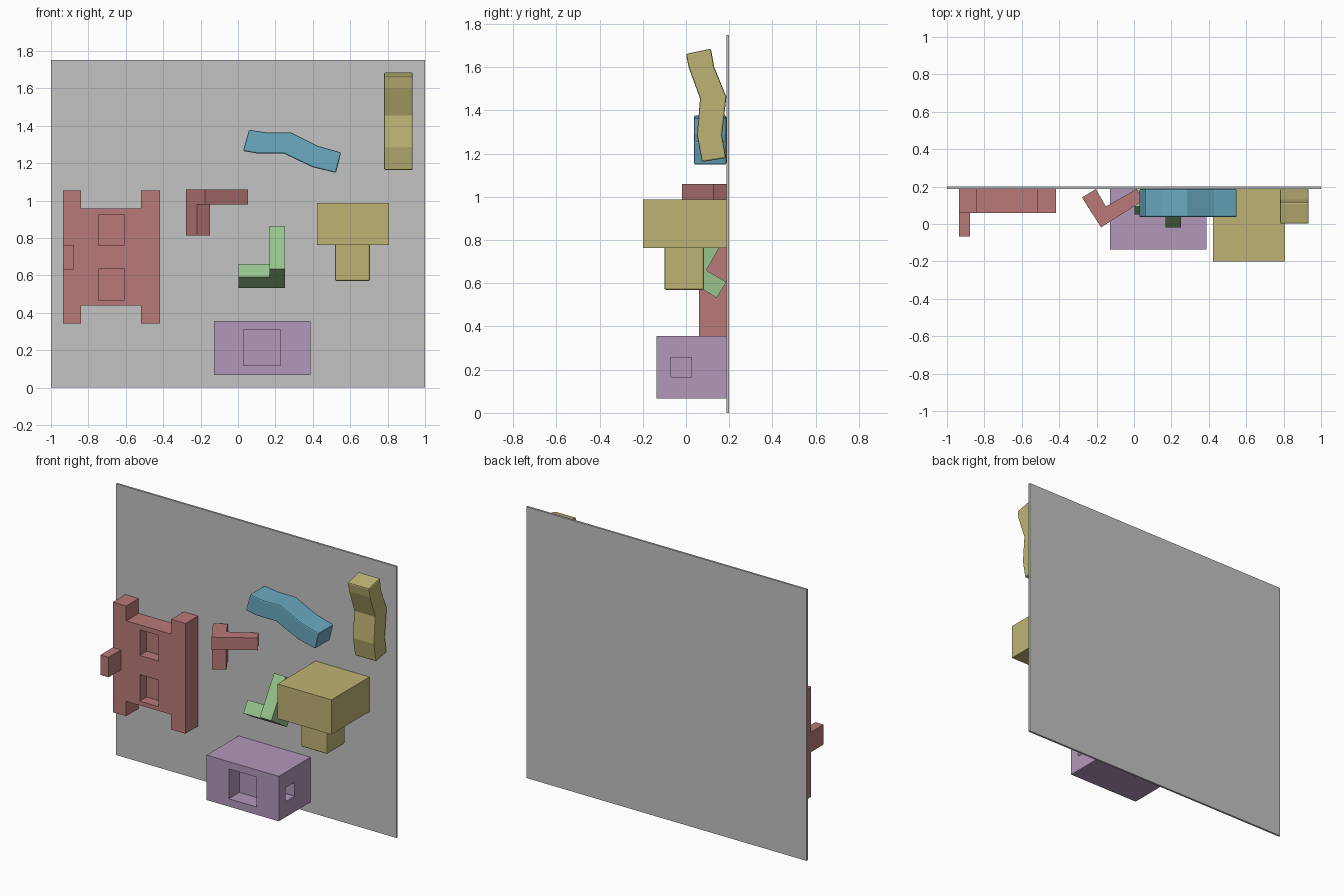
import bpy, bmesh, math
from mathutils import Vector

if "Cube" in bpy.data.objects:
    bpy.data.objects.remove(bpy.data.objects["Cube"])


def material(name, r, g, b):
    def lin(c):
        c /= 255
        return c / 12.92 if c <= 0.04045 else ((c + 0.055) / 1.055) ** 2.4
    m = bpy.data.materials.new(name)
    m.diffuse_color = (lin(r), lin(g), lin(b), 1)
    m.use_nodes = True
    m.node_tree.nodes["Principled BSDF"].inputs["Base Color"].default_value = m.diffuse_color
    return m


GREY = material("panel grey", 196, 196, 196)
RED = material("dusty red", 186, 122, 120)
PURPLE = material("soft purple", 178, 152, 186)
YELLOW = material("sand yellow", 190, 180, 116)
BLUE = material("sky blue", 106, 170, 192)
GREEN = material("leaf green", 151, 195, 141)

WALL = 0.187  # front surface of the panel


def prism(name, pts, axis, lo, hi, mat, bevel=0):
    """Extrude a 2D outline along an axis; pts are the other two axes in order."""
    bm = bmesh.new()

    def place(p, d):
        c = list(p)
        c.insert("xyz".index(axis), d)
        return Vector(c)
    face = bm.faces.new([bm.verts.new(place(p, lo)) for p in pts])
    ext = bmesh.ops.extrude_face_region(bm, geom=[face])
    verts = [g for g in ext["geom"] if isinstance(g, bmesh.types.BMVert)]
    shift = place((0, 0), hi - lo)
    bmesh.ops.translate(bm, verts=verts, vec=shift)
    bmesh.ops.recalc_face_normals(bm, faces=bm.faces[:])
    me = bpy.data.meshes.new(name)
    bm.to_mesh(me)
    bm.free()
    me.materials.append(mat)
    ob = bpy.data.objects.new(name, me)
    bpy.context.collection.objects.link(ob)
    if bevel:
        mod = ob.modifiers.new("soft edges", "BEVEL")
        mod.width = bevel
        mod.segments = 2
        mod.limit_method = "ANGLE"
        mod.angle_limit = math.radians(60)
    return ob


def box(name, x, y, z, mat, bevel=0):
    return prism(name, [(x[0], y[0]), (x[1], y[0]), (x[1], y[1]), (x[0], y[1])],
                 "z", z[0], z[1], mat, bevel)


def recess(ob, x, y, z):
    """Cut a box-shaped pocket and remove the cutter."""
    cutter = box("cutter", x, y, z, ob.data.materials[0])
    cutter.hide_render = True
    mod = ob.modifiers.new("pocket", "BOOLEAN")
    mod.operation = "DIFFERENCE"
    mod.solver = "EXACT"
    mod.object = cutter
    bpy.context.view_layer.objects.active = ob
    bpy.ops.object.modifier_apply(modifier=mod.name)
    bpy.data.objects.remove(cutter)


# Wall panel
box("wall_panel", (-1, 1), (WALL, 0.2), (0, 1.75), GREY)

# Large red H-shaped hold with two pockets and a peg
x0, x1, x2, x3 = -0.935, -0.84, -0.519, -0.417
z0, z1, z2, z3 = 0.342, 0.438, 0.957, 1.053
h_outline = [(x0, z0), (x1, z0), (x1, z1), (x2, z1), (x2, z0), (x3, z0),
             (x3, z3), (x2, z3), (x2, z2), (x1, z2), (x1, z3), (x0, z3)]
h_hold = prism("red_frame_hold", h_outline, "y", 0.06, WALL, RED)
for z in ((0.465, 0.636), (0.76, 0.925)):
    recess(h_hold, (-0.743, -0.61), (0, 0.13), z)
box("red_frame_peg", (x0, -0.877), (-0.067, 0.06), (0.631, 0.76), RED)

# Two angled corner holds: same shape, one turned by a quarter
ANGLE = [(-0.278, 0.142), (-0.204, WALL), (-0.15, 0.094), (0.014, WALL),
         (0.053, 0.128), (-0.176, -0.018)]
FOOT = [(-0.278, 0.142), (-0.204, WALL), (-0.15, 0.094), (-0.22, 0.05)]
prism("red_corner_hold", ANGLE, "z", 0.98, 1.059, RED)
prism("red_corner_foot", FOOT, "z", 0.813, 0.98, RED)


def turned(pts):
    return [(b, a + 0.81) for a, b in pts]


prism("green_corner_hold", turned(ANGLE), "x", 0.168, 0.25, GREEN)
prism("green_corner_foot", turned(FOOT), "x", 0.003, 0.168, GREEN)

# Blue wavy hold
blue = [(0.059, 1.378), (0.15, 1.364), (0.283, 1.364), (0.428, 1.292), (0.551, 1.257),
        (0.524, 1.148), (0.40, 1.178), (0.246, 1.251), (0.107, 1.251), (0.027, 1.265)]
prism("blue_wavy_hold", blue, "y", 0.037, WALL, BLUE, 0.008)

# Yellow wavy hold
wave = [(0, 1.662), (0.116, 1.686), (0.13, 1.603), (WALL, 1.463), (0.167, 1.285),
        (0.185, 1.18), (0.074, 1.162), (0.051, 1.285), (0.065, 1.455), (0.012, 1.6)]
prism("yellow_wavy_hold", wave, "x", 0.781, 0.934, YELLOW, 0.008)

# Yellow block with stub underneath
box("yellow_block", (0.422, 0.807), (-0.2, WALL), (0.763, 0.987), YELLOW)
box("yellow_stub", (0.519, 0.706), (-0.1, 0.083), (0.57, 0.79), YELLOW, 0.008)

# Purple box with front and side pockets
purple = box("purple_box", (-0.128, 0.387), (-0.137, WALL), (0.067, 0.357), PURPLE)
recess(purple, (0.03, 0.228), (-0.3, -0.03), (0.117, 0.31))
recess(purple, (0.32, 0.5), (-0.07, 0.025), (0.167, 0.257))
